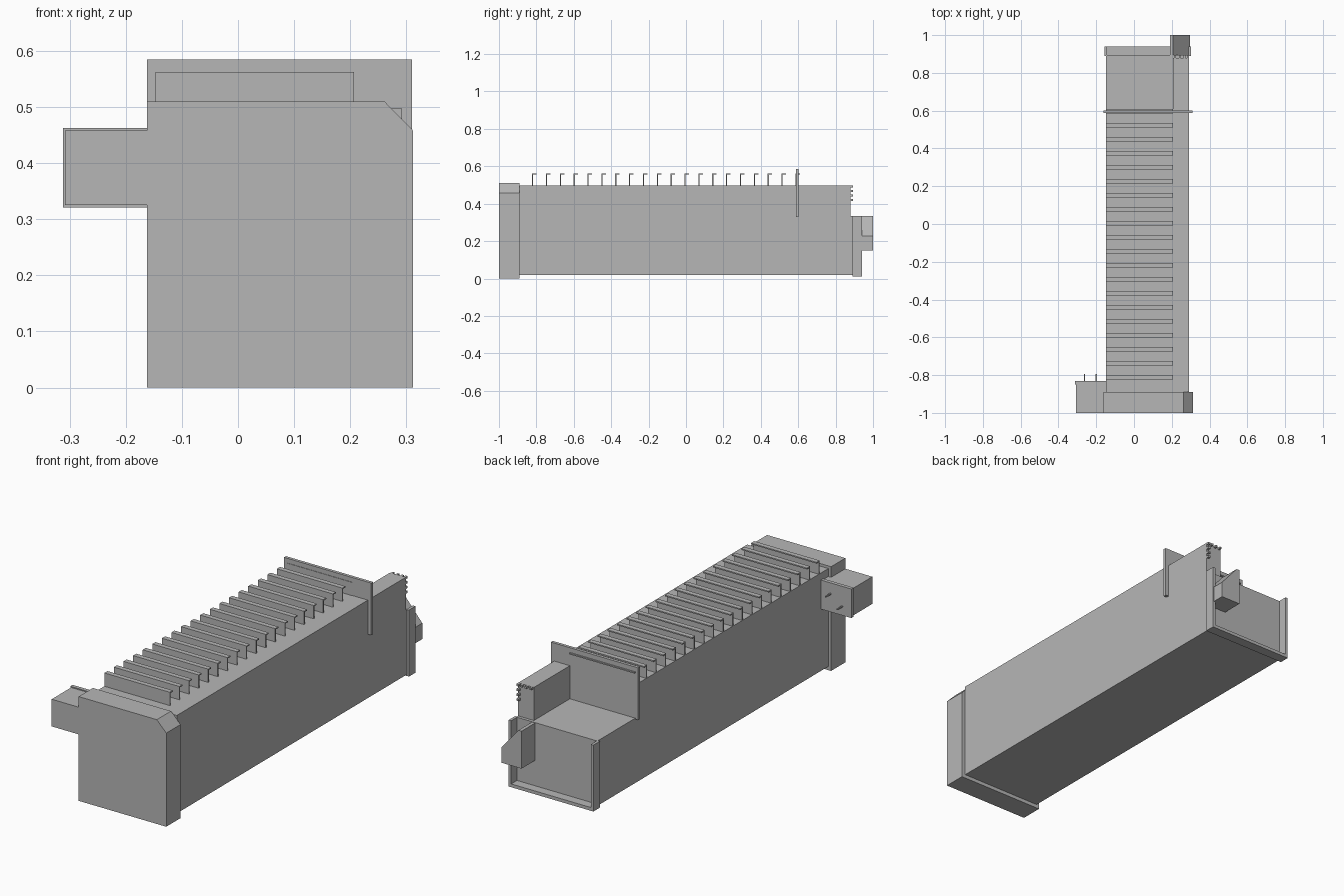
import bpy, bmesh
from mathutils import Vector

cube = bpy.data.objects.get("Cube")
if cube:
    bpy.data.objects.remove(cube, do_unlink=True)

grey = bpy.data.materials.new("plain_grey")
grey.use_nodes = True
grey.diffuse_color = (0.47, 0.47, 0.47, 1)
grey.node_tree.nodes["Principled BSDF"].inputs["Base Color"].default_value = (0.47, 0.47, 0.47, 1)


def prism(name, axis, points, start, end):
    """Extrude a closed profile: (y, z) along x, or (x, z) along y."""
    bm = bmesh.new()
    place = (lambda a, b: (start, a, b)) if axis == "x" else (lambda a, b: (a, start, b))
    face = bm.faces.new([bm.verts.new(place(a, b)) for a, b in points])
    grown = bmesh.ops.extrude_face_region(bm, geom=[face])["geom"]
    shift = Vector((end - start, 0, 0)) if axis == "x" else Vector((0, end - start, 0))
    bmesh.ops.translate(bm, vec=shift, verts=[v for v in grown if isinstance(v, bmesh.types.BMVert)])
    bmesh.ops.recalc_face_normals(bm, faces=bm.faces)
    mesh = bpy.data.meshes.new(name)
    bm.to_mesh(mesh)
    bm.free()
    mesh.materials.append(grey)
    obj = bpy.data.objects.new(name, mesh)
    bpy.context.collection.objects.link(obj)
    return obj


def box(name, x, y, z):
    return prism(name, "y", [(x[0], z[0]), (x[1], z[0]), (x[1], z[1]), (x[0], z[1])], *y)


LEFT, RAIL, RIGHT = -0.147, 0.207, 0.292
BASE, DECK, TOP = 0.018, 0.335, 0.497

# Main body, stepped down to a low rear deck
prism("body", "x", [(-0.89, BASE), (0.895, BASE), (0.895, DECK), (0.595, DECK),
                    (0.595, TOP), (-0.89, TOP)], LEFT, RAIL)
# Full-height rail beside the deck
prism("side_rail", "x", [(-0.89, BASE), (0.895, BASE), (0.895, DECK), (0.88, DECK),
                         (0.88, TOP), (-0.89, TOP)], RAIL, RIGHT)

# Front block with one chamfered corner
prism("front_block", "y", [(-0.162, 0), (0.312, 0), (0.312, 0.458), (0.261, 0.51),
                           (-0.162, 0.51)], -1, -0.89)

# Side box with rear lip and two pins
box("side_box", (-0.308, -0.147), (-1, -0.835), (0.325, 0.458))
box("side_box_lip", (-0.312, -0.147), (-0.85, -0.832), (0.321, 0.463))
for x, z in ((-0.2, 0.41), (-0.263, 0.365)):
    box("side_box_pin", (x - 0.003, x + 0.003), (-0.835, -0.793), (z - 0.003, z + 0.003))

# Row of angled fins along the top
for i in range(20):
    y = -0.823 + i * 0.0741
    prism("fin", "x", [(y, TOP - 0.005), (y + 0.006, TOP - 0.005), (y + 0.006, 0.556),
                       (y + 0.024, 0.556), (y + 0.024, 0.562), (y, 0.562)], LEFT, RAIL)

# Thin cross plate behind the fins
box("cross_plate", (-0.162, 0.31), (0.587, 0.602), (0.33, 0.585))

# Open-topped frame around the rear panel
prism("rear_frame", "y", [(-0.157, 0.01), (0.302, 0.01), (0.302, DECK), (0.288, DECK),
                          (0.288, 0.026), (-0.143, 0.026), (-0.143, DECK), (-0.157, DECK)],
      0.89, 0.94)

# Sloped block at the rear corner
prism("rear_corner_block", "y", [(0.19, 0.15), (0.297, 0.15), (0.297, 0.228), (0.207, 0.333),
                                 (0.19, 0.333)], 0.89, 1)

# Small teeth on the rear end of the rail
for z in (0.415, 0.439, 0.463, 0.487):
    box("edge_tooth", (0.28, RIGHT), (0.875, 0.894), (z, z + 0.01))
for x in (0.212, 0.237, 0.262):
    box("top_tooth", (x, x + 0.01), (0.875, 0.894), (0.487, TOP))
